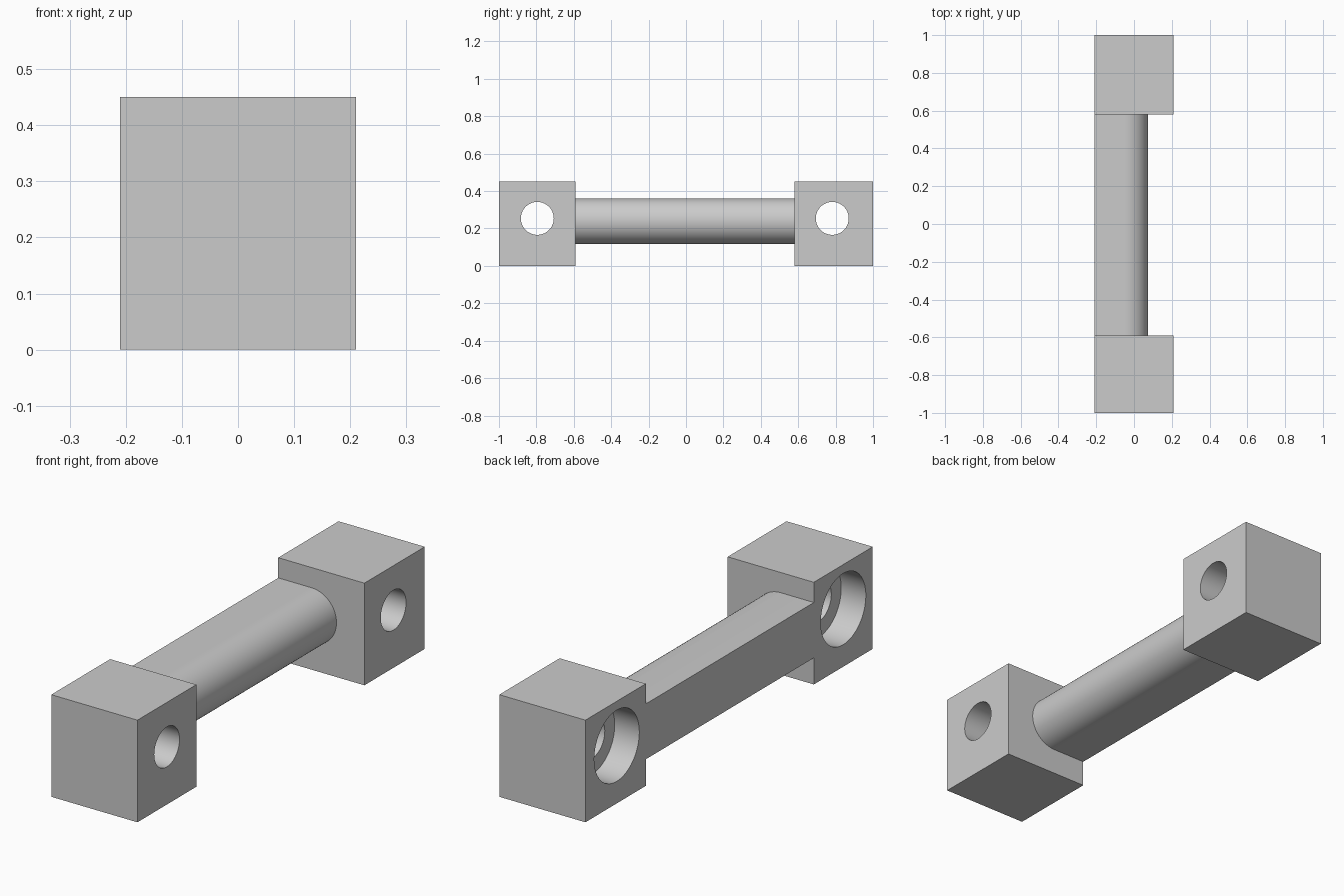
import bpy
import bmesh
from math import pi, cos, sin, radians

cube = bpy.data.objects.get("Cube")
if cube:
    bpy.data.objects.remove(cube, do_unlink=True)

HALF_W, HEIGHT = 0.21, 0.45
HOLE_Z, HOLE_R = 0.254, 0.088
BORE_R, BORE_DEPTH = 0.157, 0.12
BAR_Z, BAR_R, BAR_TIP = 0.239, 0.122, 0.074

grey = bpy.data.materials.new("light_grey")
grey.use_nodes = True
colour = (0.6, 0.6, 0.6, 1)
grey.diffuse_color = colour
grey.node_tree.nodes["Principled BSDF"].inputs["Base Color"].default_value = colour


def make_object(name, bm):
    bmesh.ops.recalc_face_normals(bm, faces=bm.faces)
    mesh = bpy.data.meshes.new(name)
    bm.to_mesh(mesh)
    bm.free()
    mesh.materials.append(grey)
    obj = bpy.data.objects.new(name, mesh)
    bpy.context.collection.objects.link(obj)
    return obj


def select_only(obj):
    bpy.ops.object.select_all(action='DESELECT')
    obj.select_set(True)
    bpy.context.view_layer.objects.active = obj


def smooth(obj):
    select_only(obj)
    bpy.ops.object.shade_smooth_by_angle(angle=radians(30))


def prism(name, outline, start, end, axis, caps=True):
    """Extrude a closed outline of 3D points along one axis."""
    bm = bmesh.new()
    rings = []
    for pos in (start, end):
        ring = []
        for point in outline:
            co = list(point)
            co[axis] = pos
            ring.append(bm.verts.new(co))
        rings.append(ring)
        if caps:
            bm.faces.new(ring)
    a, b = rings
    for i in range(len(a)):
        bm.faces.new((a[i - 1], a[i], b[i], b[i - 1]))
    return make_object(name, bm)


def cut_round(block, y, radius, x0, x1):
    """Cut a round hole along x."""
    turns = [2 * pi * i / 64 for i in range(64)]
    circle = [(0, y + radius * cos(t), HOLE_Z + radius * sin(t)) for t in turns]
    cutter = prism("hole_cutter", circle, x0, x1, axis=0)
    cutter.hide_render = True
    mod = block.modifiers.new("hole", 'BOOLEAN')
    mod.operation = 'DIFFERENCE'
    mod.solver = 'EXACT'
    mod.object = cutter
    select_only(block)
    bpy.ops.object.modifier_apply(modifier=mod.name)
    bpy.data.objects.remove(cutter, do_unlink=True)


# End blocks, each with a through hole and a wide counterbore on the right side
block_outline = [(-HALF_W, 0, 0), (HALF_W, 0, 0),
                 (HALF_W, 0, HEIGHT), (-HALF_W, 0, HEIGHT)]
for name, y0, y1, hole_y in (("front_block", -1, -0.59, -0.795),
                             ("back_block", 0.58, 1, 0.782)):
    block = prism(name, block_outline, y0, y1, axis=1)
    cut_round(block, hole_y, HOLE_R, -0.5, 0.5)
    cut_round(block, hole_y, BORE_R, -0.5, BORE_DEPTH - HALF_W)
    smooth(block)

# Connecting bar: flat on the right, half round on the left
centre_x = BAR_TIP - BAR_R
arc = [-pi / 2 + pi * i / 32 for i in range(33)]
bar_outline = [(centre_x + BAR_R * cos(t), 0, BAR_Z + BAR_R * sin(t)) for t in arc]
bar_outline += [(-HALF_W, 0, BAR_Z + BAR_R), (-HALF_W, 0, BAR_Z - BAR_R)]
bar = prism("connecting_bar", bar_outline, -0.59, 0.58, axis=1, caps=False)
smooth(bar)
